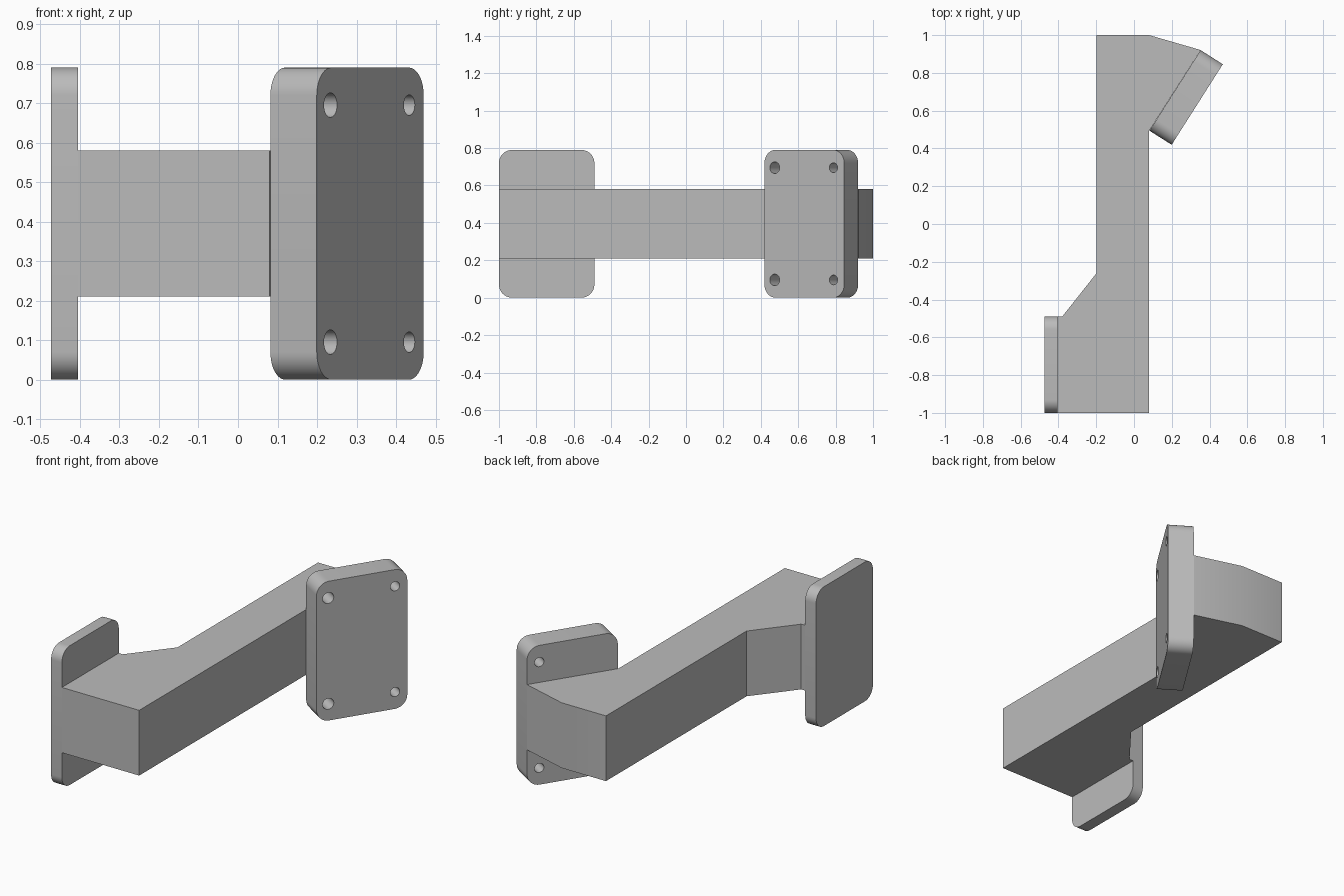
import bpy, bmesh, math
from mathutils import Matrix, Vector

if "Cube" in bpy.data.objects:
    bpy.data.objects.remove(bpy.data.objects["Cube"])

grey = bpy.data.materials.new("plain grey")
grey.diffuse_color = (0.5, 0.5, 0.5, 1)
grey.use_nodes = True
grey.node_tree.nodes["Principled BSDF"].inputs["Base Color"].default_value = grey.diffuse_color
HEIGHT = 0.79


def prism(name, outline, depth, matrix=Matrix()):
    """Extrude a closed 2D outline along local z, then place it."""
    bm = bmesh.new()
    face = bm.faces.new([bm.verts.new((a, b, 0)) for a, b in outline])
    ext = bmesh.ops.extrude_face_region(bm, geom=[face])["geom"]
    bmesh.ops.translate(bm, vec=(0, 0, depth),
                        verts=[v for v in ext if isinstance(v, bmesh.types.BMVert)])
    bm.transform(matrix)
    bmesh.ops.recalc_face_normals(bm, faces=bm.faces)
    mesh = bpy.data.meshes.new(name)
    bm.to_mesh(mesh)
    bm.free()
    mesh.materials.append(grey)
    obj = bpy.data.objects.new(name, mesh)
    bpy.context.collection.objects.link(obj)
    return obj


def arc(cx, cy, r, start, end, n):
    return [(cx + r * math.cos(math.radians(start + (end - start) * i / n)),
             cy + r * math.sin(math.radians(start + (end - start) * i / n)))
            for i in range(n + 1)]


def rounded_rect(w, h, r):
    pts = []
    for i, (cx, cy) in enumerate([(w - r, h - r), (r, h - r), (r, r), (w - r, r)]):
        pts += arc(cx, cy, r, 90 * i, 90 * i + 90, 10)
    return pts


def smooth(obj):
    bpy.ops.object.select_all(action='DESELECT')
    obj.select_set(True)
    bpy.context.view_layer.objects.active = obj
    bpy.ops.object.shade_smooth_by_angle(angle=math.radians(30))


def plate(name, origin, along, width, depth, holes):
    """Upright rounded plate; holes are (distance along, height, radius, bore depth)."""
    u = Vector(along).normalized()
    z = Vector((0, 0, 1))
    m = Matrix((u, z, u.cross(z))).transposed().to_4x4()
    m.translation = origin
    obj = prism(name, rounded_rect(width, HEIGHT, 0.07), depth, m)
    bpy.context.view_layer.objects.active = obj
    for a, b, r, bore in holes:
        # bore from the outer face inwards
        start = m @ Matrix.Translation((0, 0, depth - bore))
        cutter = prism("hole_cutter", arc(a, b, r, 0, 360, 32)[:-1], bore + 0.02, start)
        cutter.hide_render = True
        mod = obj.modifiers.new("hole", 'BOOLEAN')
        mod.operation, mod.solver, mod.object = 'DIFFERENCE', 'EXACT', cutter
        bpy.ops.object.modifier_apply(modifier=mod.name)
        bpy.data.objects.remove(cutter)
    smooth(obj)


# bent arm joining both plates
arm = prism("arm", [(-0.405, -1), (0.08, -1), (0.08, 0.493), (0.353, 0.921), (0.08, 1),
                    (-0.198, 1), (-0.198, -0.26), (-0.38, -0.49), (-0.405, -0.49)],
            0.37, Matrix.Translation((0, 0, 0.21)))
smooth(arm)

# wall plate with two through holes on its inner side
plate("wall_plate", (-0.473, -1, 0), (0, 1, 0), 0.51, 0.068,
      [(0.435, z, 0.037, 0.09) for z in (0.095, 0.695)])

# angled plate: blind holes at the near end, through holes at the far end
plate("angled_plate", (0.082, 0.494, 0), (0.27, 0.425, 0), 0.505, 0.139,
      [(t, z, r, bore) for t, r, bore in ((0.065, 0.031, 0.11), (0.437, 0.026, 0.16))
       for z in (0.095, 0.695)])
